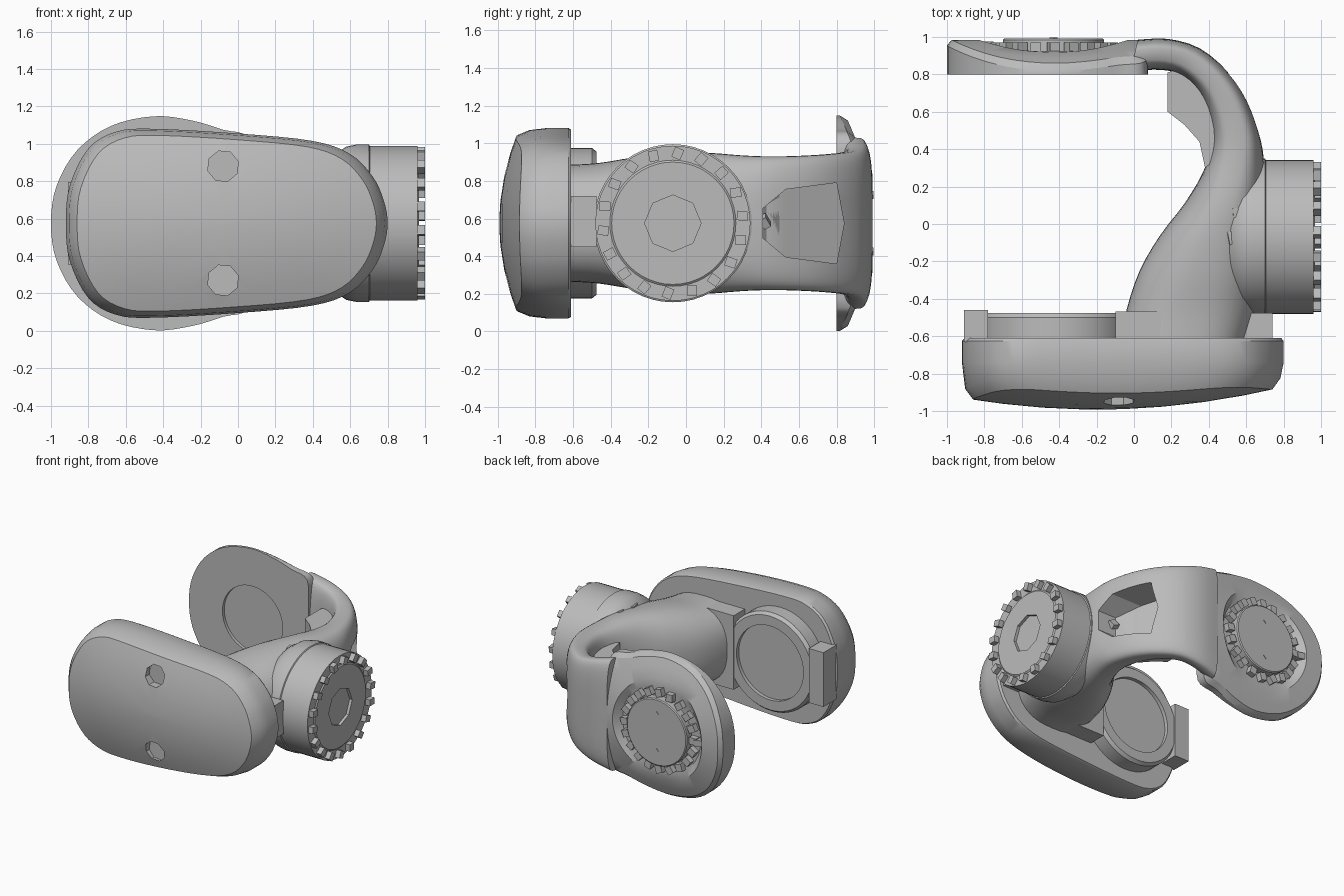
import bpy, bmesh, math, random
from mathutils import Vector, Matrix, Euler

if "Cube" in bpy.data.objects:
    bpy.data.objects.remove(bpy.data.objects["Cube"], do_unlink=True)

random.seed(4)
ZC = 0.575          # height of the mirror plane
parts = []

grey = bpy.data.materials.new("mid grey")
grey.use_nodes = True
grey.diffuse_color = (0.5, 0.5, 0.5, 1)
for node in grey.node_tree.nodes:
    if node.type == 'BSDF_PRINCIPLED':
        node.inputs["Base Color"].default_value = (0.5, 0.5, 0.5, 1)


def finish(name, bm):
    bmesh.ops.recalc_face_normals(bm, faces=bm.faces)
    mesh = bpy.data.meshes.new(name)
    bm.to_mesh(mesh)
    bm.free()
    mesh.materials.append(grey)
    ob = bpy.data.objects.new(name, mesh)
    bpy.context.collection.objects.link(ob)
    parts.append(ob)
    return ob


def loft(name, rings):
    """Skin a list of equal-length rings and cap both ends."""
    bm = bmesh.new()
    rows = [[bm.verts.new(p) for p in ring] for ring in rings]
    n = len(rows[0])
    for a, b in zip(rows, rows[1:]):
        for i in range(n):
            j = (i + 1) % n
            bm.faces.new((a[i], a[j], b[j], b[i]))
    bm.faces.new(rows[0])
    bm.faces.new(rows[-1])
    return finish(name, bm)


def boxes(name, items):
    """items: (location, size, rotation matrix)"""
    bm = bmesh.new()
    for loc, size, rot in items:
        m = Matrix.Translation(loc) @ rot.to_4x4() @ Matrix.Diagonal((*size, 1))
        bmesh.ops.create_cube(bm, size=1, matrix=m)
    return finish(name, bm)


def spline(pts, steps, closed):
    """Catmull-Rom interpolation of tuples of any length."""
    n, out = len(pts), []
    get = (lambda i: pts[i % n]) if closed else (lambda i: pts[min(max(i, 0), n - 1)])
    for i in range(n if closed else n - 1):
        for s in range(steps):
            t = s / steps
            out.append(tuple(
                0.5 * (2 * b + (c - a) * t + (2 * a - 5 * b + 4 * c - d) * t * t
                       + (3 * b - a - 3 * c + d) * t ** 3)
                for a, b, c, d in zip(get(i - 1), get(i), get(i + 1), get(i + 2))))
    if not closed:
        out.append(tuple(pts[-1]))
    return out


def mirrored(half):
    """Close a half outline (x, dz) whose ends may lie on dz = 0."""
    return half + [(x, -z) for x, z in reversed(half) if z > 0]


def circle_y(cx, r, y, n=48):
    return [(cx + r * math.cos(2 * math.pi * i / n), y,
             ZC + r * math.sin(2 * math.pi * i / n)) for i in range(n)]


def subtract(ob, cutters):
    for c in cutters:
        mod = ob.modifiers.new("cut", 'BOOLEAN')
        mod.operation, mod.solver, mod.object = 'DIFFERENCE', 'EXACT', c
    dg = bpy.context.evaluated_depsgraph_get()
    dg.update()
    mesh = bpy.data.meshes.new_from_object(ob.evaluated_get(dg))
    ob.modifiers.clear()
    ob.data = mesh


def discard(cutters):
    for c in cutters:
        parts.remove(c)
        bpy.data.objects.remove(c, do_unlink=True)


# Front cover: domed, rounded pad
cover_half = [(-0.92, 0), (-0.90, .2), (-0.80, .40), (-0.65, .49), (-0.45, .505), (0, .48),
              (0.4, .44), (0.6, .37), (0.72, .25), (0.78, .12), (0.80, 0)]
cover_line = spline(mirrored(cover_half), 4, True)


def cover_ring(scale, y=None, lift=0.0):
    ring = []
    for x, z in cover_line:
        x, z = -0.06 + (x + 0.06) * scale, z * scale
        dome = -0.992 + 0.11 * ((x + 0.2) / 0.95) ** 2 + 0.42 * z * z
        ring.append((x, dome + lift if y is None else y, ZC + z))
    return ring


cover = loft("front_cover", [cover_ring(.985, -.61), cover_ring(1, -.625), cover_ring(1, -.74),
                             cover_ring(.98, lift=.05), cover_ring(.93), cover_ring(.75),
                             cover_ring(.5), cover_ring(.25), cover_ring(.03)])

# Bolt recesses in the cover
cutters = []
for dz in (-0.305, 0.305):
    rings = [[(-0.08 + .085 * math.cos(a * math.pi / 4 + .3), y,
               ZC + dz + .085 * math.sin(a * math.pi / 4 + .3)) for a in range(8)]
             for y in (-1.1, -0.905)]
    cutters.append(loft("bolt_cutter", rings))
subtract(cover, cutters)
discard(cutters)

# Round boss with sunken disc on the inside of the cover
loft("inner_boss", [circle_y(-.42, r, y) for r, y in
                    ((.40, -.64), (.40, -.50), (.38, -.475), (.30, -.475), (.30, -.505))])
flat = Matrix.Identity(3)
boxes("boss_tab", [((-.845, -.545, ZC), (.13, .17, .44), flat)])
boxes("boss_neck", [((.03, -.545, ZC), (.26, .155, .60), flat)])
boxes("cover_rib", [((.64, -.55, ZC + .01), (.20, .15, .27), flat)])

# Curved arm: left x, y, right x, y, half height, squareness
arm_sections = [
    (-.07, -.63, .60, -.63, .31, 2.6), (-.04, -.46, .65, -.47, .32, 2.5),
    (.03, -.25, .69, -.30, .35, 2.4), (.14, -.06, .70, -.10, .37, 2.4),
    (.27, .11, .70, .10, .375, 2.5), (.37, .28, .695, .33, .36, 3.0),
    (.42, .45, .67, .48, .355, 3.6), (.39, .62, .605, .66, .36, 3.8),
    (.32, .74, .50, .815, .37, 3.8), (.22, .81, .35, .94, .385, 3.8),
    (.10, .825, .18, .99, .42, 3.8), (-.02, .81, .02, .985, .455, 3.8)]


def arm_ring(s, n=44):
    lx, ly, rx, ry, h, p = s
    ring = []
    for i in range(n):
        a = 2 * math.pi * i / n
        u = math.copysign(abs(math.cos(a)) ** (2 / p), math.cos(a))
        v = math.copysign(abs(math.sin(a)) ** (2 / p), math.sin(a))
        k = (u + 1) / 2
        ring.append((lx + (rx - lx) * k, ly + (ry - ly) * k, ZC + h * v))
    return ring


arm = loft("curved_arm", [arm_ring(s) for s in spline(arm_sections, 3, False)])

# Pocket housing bulging from the inner side of the arm
bulge_line = [(.18, .81), (.18, .60), (.27, .53), (.35, .44), (.38, .30), (.50, .40),
              (.48, .70), (.32, .86)]
bulge = loft("pocket_housing", [[(x, y, ZC + dz) for x, y in bulge_line] for dz in (-.25, .25)])

# Pocket opening on the outer side
pocket_line = [(.41, .08, .52), (.41, -.08, .52), (.53, -.18, .38), (.80, -.215, .25),
               (.84, 0, .27), (.80, .215, .25), (.53, .18, .38)]
cutter = loft("pocket_cutter", [[(x, y, ZC + z) for y, z, x in pocket_line],
                                [(.95, y, ZC + z) for y, z, x in pocket_line]])
for ob in (arm, bulge):
    subtract(ob, [cutter])
discard([cutter])
boxes("pocket_screw", [((.55, .42, ZC + .01), (.06, .04, .06), Euler((.5, .4, 0)).to_matrix())])
boxes("top_screws", [((.545, -.07, .915), (.09, .07, .05), Euler((0, .2, .2)).to_matrix()),
                     ((.54, .06, .92), (.03, .05, .05), Euler((0, .2, .1)).to_matrix())])


# Side hub: cylinder along x with an octagonal socket
def hub_ring(x, r, sides=0, n=48):
    ring = []
    for i in range(n):
        a = 2 * math.pi * i / n
        step = 2 * math.pi / sides if sides else 1
        k = math.cos(step / 2) / math.cos(a % step - step / 2) if sides else 1
        ring.append((x, -.07 + r * k * math.cos(a), ZC + r * k * math.sin(a)))
    return ring


loft("side_hub", [hub_ring(.45, .28), hub_ring(.52, .37), hub_ring(.58, .41), hub_ring(.63, .42),
                  hub_ring(.70, .42), hub_ring(.705, .412), hub_ring(.96, .412),
                  hub_ring(.96, .335), hub_ring(.968, .325), hub_ring(.968, .15, 8),
                  hub_ring(.945, .15, 8)])
teeth = []
for i in range(18):
    a = 2 * math.pi * (i + .3) / 18
    rot = Euler((a + random.uniform(-.4, .4), 0, 0)).to_matrix()
    teeth.append(((.965, -.07 + .372 * math.cos(a), ZC + .372 * math.sin(a)),
                  (.07, .058, .05), rot))
boxes("hub_teeth", teeth)

# Rear plate: teardrop with a bowl, raised disc and shallow inner recess
PX = -.43
plate_half = [(-1.0, 0), (-.97, .2), (-.86, .39), (-.68, .52), (-.45, .572), (-.25, .55),
              (-.08, .50), (.06, .45), (.07, .2), (.07, 0)]
plate_line = spline(mirrored(plate_half), 4, True)


def plate_ring(blend, r=0.0, y=None, lift=0.0):
    """blend 1 follows the outline, 0 is a circle of radius r."""
    ring = []
    for x, z in plate_line:
        d = Vector((x - PX, z))
        d = d.normalized() * (d.length * blend + r * (1 - blend))
        dome = .985 - .42 * d.y ** 2
        ring.append((PX + d.x, dome + lift if y is None else y, ZC + d.y))
    return ring


loft("rear_plate", [plate_ring(0, .27, .825), plate_ring(0, .27, .80), plate_ring(1, 0, .80),
                    plate_ring(1, lift=-.03), plate_ring(.85, .40), plate_ring(.5, .40),
                    plate_ring(0, .40), plate_ring(0, .35, .925), plate_ring(0, .27, .925),
                    plate_ring(0, .27, .985), plate_ring(0, .262, .992)])
teeth = []
for i in range(20):
    a = 2 * math.pi * i / 20
    rot = Euler((0, -a + random.uniform(-.4, .4), 0)).to_matrix()
    teeth.append(((PX + .308 * math.cos(a), .94, ZC + .308 * math.sin(a)),
                  (.06, .06, .055), rot))
teeth.append(((PX - .37, .945, ZC), (.09, .06, .05), Euler((0, .2, 0)).to_matrix()))
boxes("plate_teeth", teeth)
boxes("disc_pins", [((PX, .992, ZC + s * .15), (.03, .008, .03), Euler((0, .8, 0)).to_matrix())
                    for s in (-1, 1)])

# Smooth shading with sharp creases
bpy.ops.object.select_all(action='DESELECT')
for ob in parts:
    ob.select_set(True)
bpy.context.view_layer.objects.active = parts[0]
bpy.ops.object.shade_smooth_by_angle(angle=math.radians(32))
